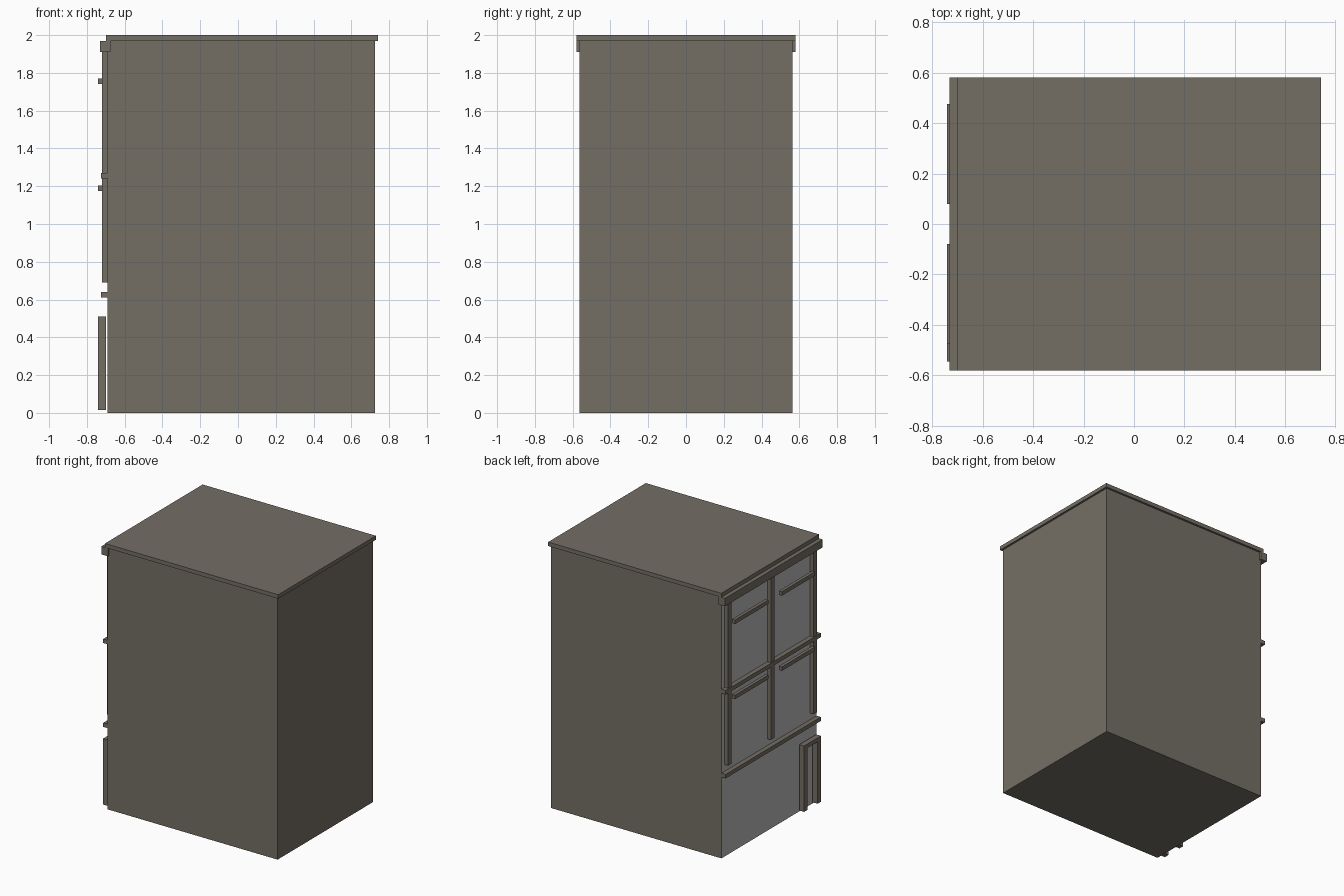
import bpy
import bmesh

if "Cube" in bpy.data.objects:
    bpy.data.objects.remove(bpy.data.objects["Cube"])


def material(name, rgb):
    m = bpy.data.materials.new(name)
    m.diffuse_color = (*rgb, 1.0)
    m.use_nodes = True
    m.node_tree.nodes["Principled BSDF"].inputs["Base Color"].default_value = m.diffuse_color
    return m


STONE = material("brown stone", (0.175, 0.157, 0.130))
WALL = material("pale grey wall", (0.47, 0.47, 0.48))


def box(name, x, y, z, mat=STONE):
    """Axis-aligned block from (low, high) ranges."""
    bm = bmesh.new()
    bmesh.ops.create_cube(bm, size=1.0)
    for v in bm.verts:
        for i, (lo, hi) in enumerate((x, y, z)):
            v.co[i] = lo if v.co[i] < 0 else hi
    me = bpy.data.meshes.new(name)
    bm.to_mesh(me)
    bm.free()
    ob = bpy.data.objects.new(name, me)
    bpy.context.collection.objects.link(ob)
    me.materials.append(mat)
    return ob


# Main block, with the street wall (-x side) in pale grey
body = box("building_body", (-0.69, 0.725), (-0.565, 0.565), (0, 1.97))
body.data.materials.append(WALL)
for f in body.data.polygons:
    if f.normal.x < -0.5:
        f.material_index = 1

# Roof and cornice
box("roof_slab", (-0.70, 0.74), (-0.58, 0.58), (1.97, 2.0))
box("cornice", (-0.73, -0.675), (-0.58, 0.58), (1.91, 1.97))

# Floor bands
for name, lo, hi in (("lower_band", 0.61, 0.64), ("upper_band", 1.24, 1.27)):
    box(name, (-0.725, -0.688), (-0.565, 0.565), (lo, hi))

# Vertical pilasters
for name, y in (("left_pilaster", 0.507), ("middle_pilaster", 0), ("right_pilaster", -0.507)):
    box(name, (-0.72, -0.688), (y - 0.02, y + 0.02), (0.69, 1.91))

# Window ledges, two per floor
for floor, z in (("first", 1.175), ("second", 1.74)):
    for side, y in (("left", (0.08, 0.475)), ("right", (-0.475, -0.08))):
        box(f"{floor}_floor_{side}_ledge", (-0.74, -0.715), y, (z, z + 0.03))

# Door frame
for name, y in (("left_door_jamb", -0.365), ("right_door_jamb", -0.525)):
    box(name, (-0.74, -0.70), (y - 0.02, y + 0.02), (0.015, 0.48))
box("door_lintel", (-0.74, -0.70), (-0.545, -0.345), (0.48, 0.51))
